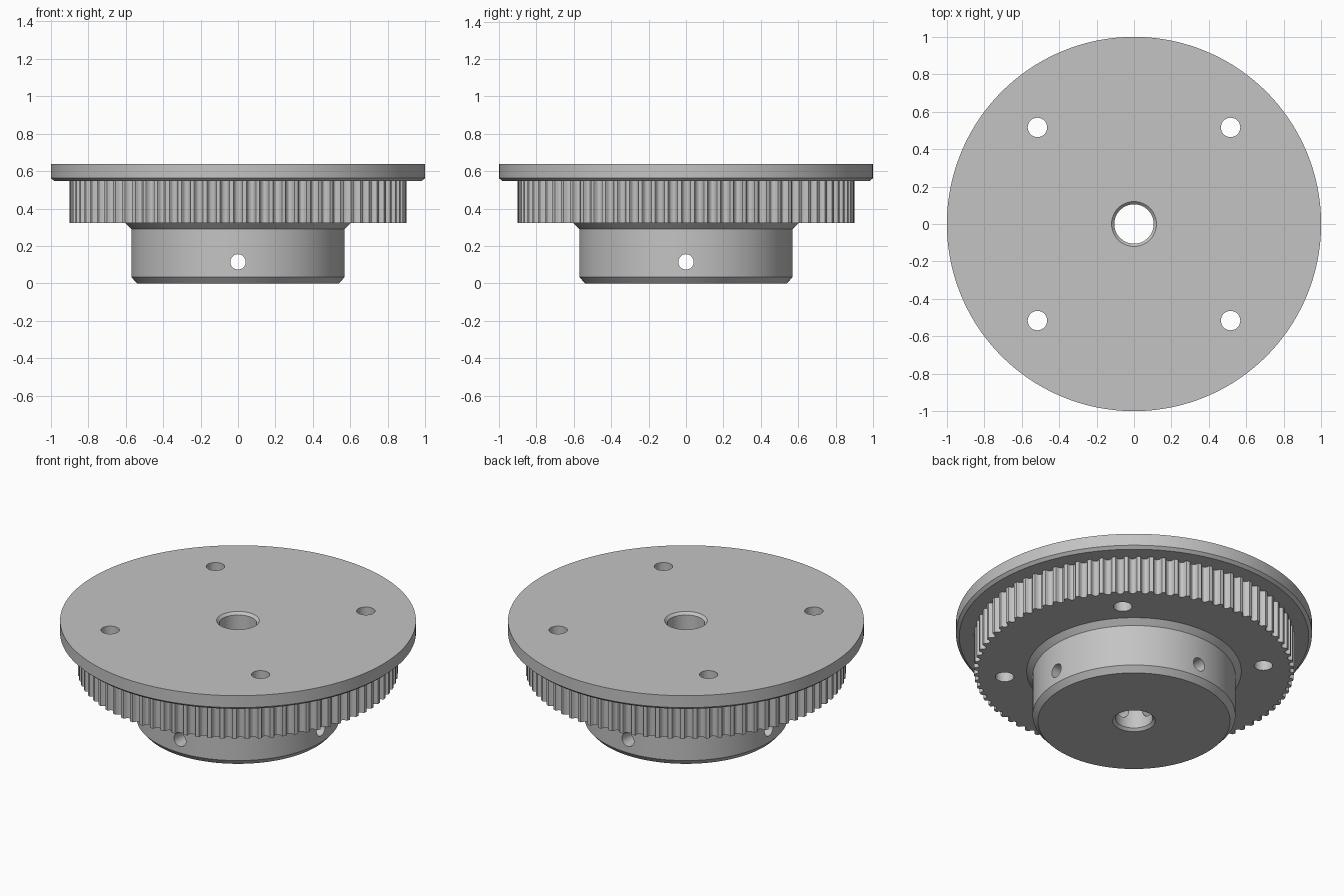
import bpy, bmesh
from math import pi, sin, cos, tau, radians
from mathutils import Matrix

old = bpy.data.objects.get("Cube")
if old:
    bpy.data.objects.remove(old, do_unlink=True)

BORE, RIM, LIP = 0.105, 0.12, 0.015      # shaft hole, its chamfer radius and depth
Z_TEETH, Z_FLANGE, TOP = 0.322, 0.547, 0.637
TIP, TEETH = 0.9, 80

metal = bpy.data.materials.new("grey_metal")
grey = (0.55, 0.55, 0.55, 1)
metal.diffuse_color = grey
metal.use_nodes = True
metal.node_tree.nodes["Principled BSDF"].inputs["Base Color"].default_value = grey


def add_object(name, bm):
    bmesh.ops.recalc_face_normals(bm, faces=bm.faces)
    mesh = bpy.data.meshes.new(name)
    bm.to_mesh(mesh)
    bm.free()
    mesh.materials.append(metal)
    obj = bpy.data.objects.new(name, mesh)
    bpy.context.collection.objects.link(obj)
    return obj


def circle(radius, angles):
    return [(radius * cos(a), radius * sin(a)) for a in angles]


def bridge_rings(name, rings):
    """Skin a closed chain of (outline, height) rings into a hollow solid."""
    bm = bmesh.new()
    loops = [[bm.verts.new((x, y, z)) for x, y in outline] for outline, z in rings]
    for a, b in zip(loops, loops[1:] + loops[:1]):
        for i in range(len(a)):
            j = (i + 1) % len(a)
            bm.faces.new((a[i], a[j], b[j], b[i]))
    return add_object(name, bm)


def lathe(name, profile, steps=160):
    angles = [tau * i / steps for i in range(steps)]
    return bridge_rings(name, [(circle(r, angles), z) for r, z in profile])


def drill(obj, radius, matrices):
    """Cut straight round holes through the part."""
    for matrix in matrices:
        bm = bmesh.new()
        bmesh.ops.create_cone(bm, cap_ends=True, segments=32, radius1=radius,
                              radius2=radius, depth=3, matrix=matrix)
        cutter = add_object("drill_cutter", bm)
        cutter.hide_render = True
        mod = obj.modifiers.new("hole", "BOOLEAN")
        mod.operation, mod.solver, mod.object = "DIFFERENCE", "EXACT", cutter
        bpy.context.view_layer.objects.active = obj
        bpy.ops.object.modifier_apply(modifier=mod.name)
        bpy.data.objects.remove(cutter, do_unlink=True)


# Wide flange with a chamfered lower edge
flange = lathe("flange", [
    (BORE, Z_FLANGE), (0.982, Z_FLANGE), (1, Z_FLANGE + 0.016), (1, TOP),
    (RIM, TOP), (BORE, TOP - LIP)])

# Toothed belt ring: rounded grooves between flat lands
angles, radii = [], []
groove = [(-0.025, 0)]
groove += [(-0.021 * cos(pi * k / 6), 0.006 + 0.021 * sin(pi * k / 6)) for k in range(7)]
groove += [(0.025, 0)]
for tooth in range(TEETH):
    for across, depth in groove:
        angles.append(tau * tooth / TEETH + across / TIP)
        radii.append(TIP - depth)
outer = [(r * cos(a), r * sin(a)) for r, a in zip(radii, angles)]
inner = circle(BORE, angles)
belt_ring = bridge_rings("toothed_ring", [
    (inner, Z_TEETH), (outer, Z_TEETH), (outer, Z_FLANGE), (inner, Z_FLANGE)])

# Hub with a chamfered foot and a flared neck
hub = lathe("hub", [
    (BORE, LIP), (RIM, 0), (0.54, 0), (0.57, 0.034), (0.57, 0.29),
    (0.603, Z_TEETH), (BORE, Z_TEETH)])

# Four mounting holes through flange and ring
mounting = [Matrix.Translation((x, y, 0.5)) for x in (-0.516, 0.516) for y in (-0.516, 0.516)]
for part in (flange, belt_ring):
    drill(part, 0.052, mounting)

# Crossed set screw holes through the hub
height = Matrix.Translation((0, 0, 0.115))
drill(hub, 0.041, [height @ Matrix.Rotation(pi / 2, 4, axis) for axis in "XY"])

for part in (flange, belt_ring, hub):
    bpy.ops.object.select_all(action="DESELECT")
    part.select_set(True)
    bpy.context.view_layer.objects.active = part
    bpy.ops.object.shade_smooth_by_angle(angle=radians(30))
